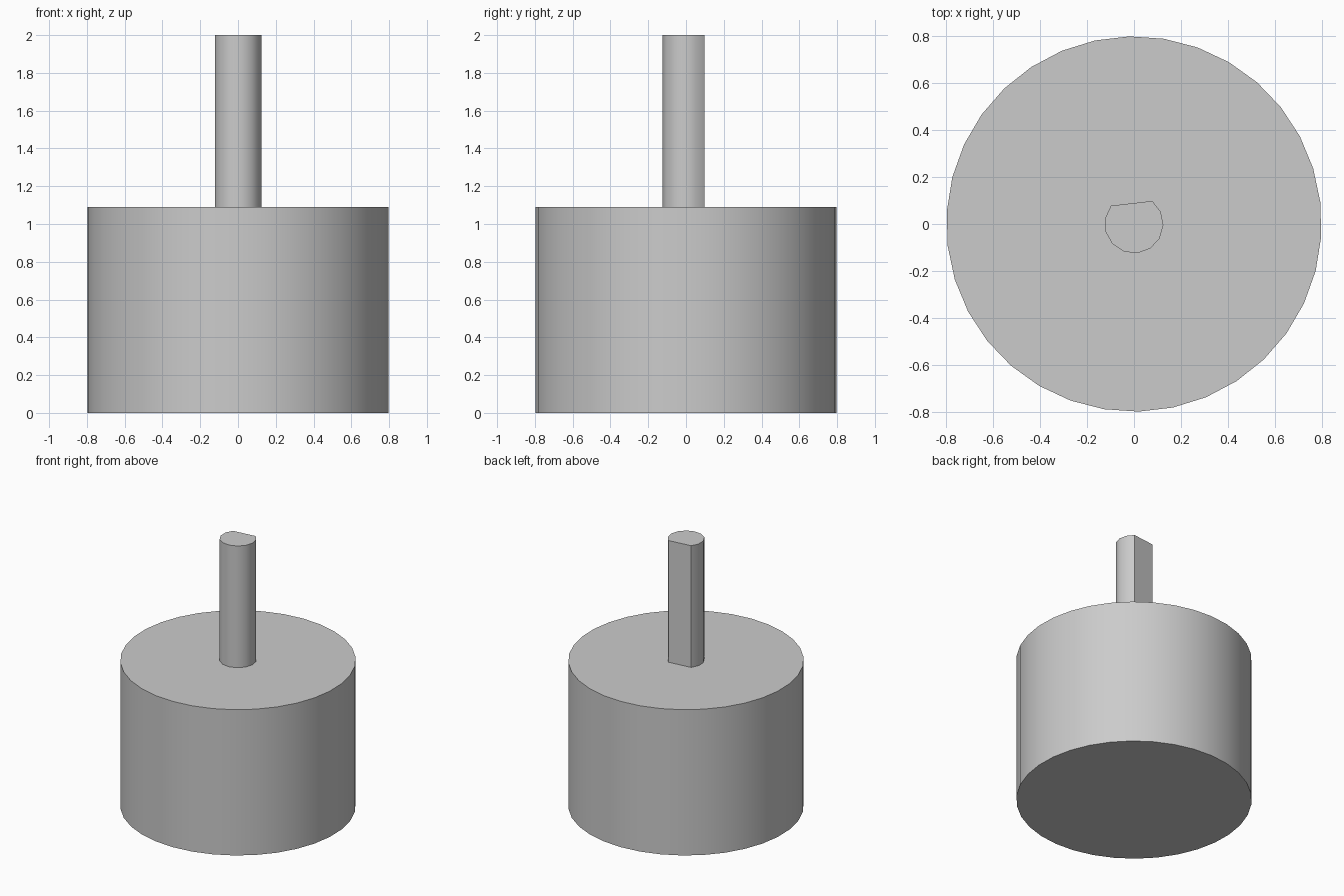
import bpy, bmesh
from math import radians, cos, sin

cube = bpy.data.objects.get("Cube")
if cube:
    bpy.data.objects.remove(cube, do_unlink=True)

grey = bpy.data.materials.new("metal_grey")
grey.use_nodes = True
grey.diffuse_color = (0.6, 0.6, 0.6, 1)
grey.node_tree.nodes["Principled BSDF"].inputs["Base Color"].default_value = (0.6, 0.6, 0.6, 1)


def arc_prism(name, radius, start, step, count, z0, z1):
    """Extrude a polygon whose corners lie on an arc."""
    bm = bmesh.new()
    corners = []
    for i in range(count):
        a = radians(start + i * step)
        corners.append(bm.verts.new((radius * cos(a), radius * sin(a), z0)))
    base = bm.faces.new(corners)
    top = bmesh.ops.extrude_face_region(bm, geom=[base], use_keep_orig=True)
    verts = [g for g in top["geom"] if isinstance(g, bmesh.types.BMVert)]
    bmesh.ops.translate(bm, verts=verts, vec=(0, 0, z1 - z0))
    bmesh.ops.recalc_face_normals(bm, faces=bm.faces)
    mesh = bpy.data.meshes.new(name)
    bm.to_mesh(mesh)
    bm.free()
    mesh.materials.append(grey)
    obj = bpy.data.objects.new(name, mesh)
    bpy.context.collection.objects.link(obj)
    bpy.ops.object.select_all(action="DESELECT")
    obj.select_set(True)
    bpy.context.view_layer.objects.active = obj
    bpy.ops.object.shade_smooth_by_angle(angle=radians(35))
    return obj


# Round motor body
arc_prism("body", 0.798, 91.4, 360 / 34, 34, 0, 1.09)

# D-shaped shaft: the gap in the arc closes as the flat
arc_prism("shaft", 0.125, 141.5, 27, 11, 1.09, 2.0)
